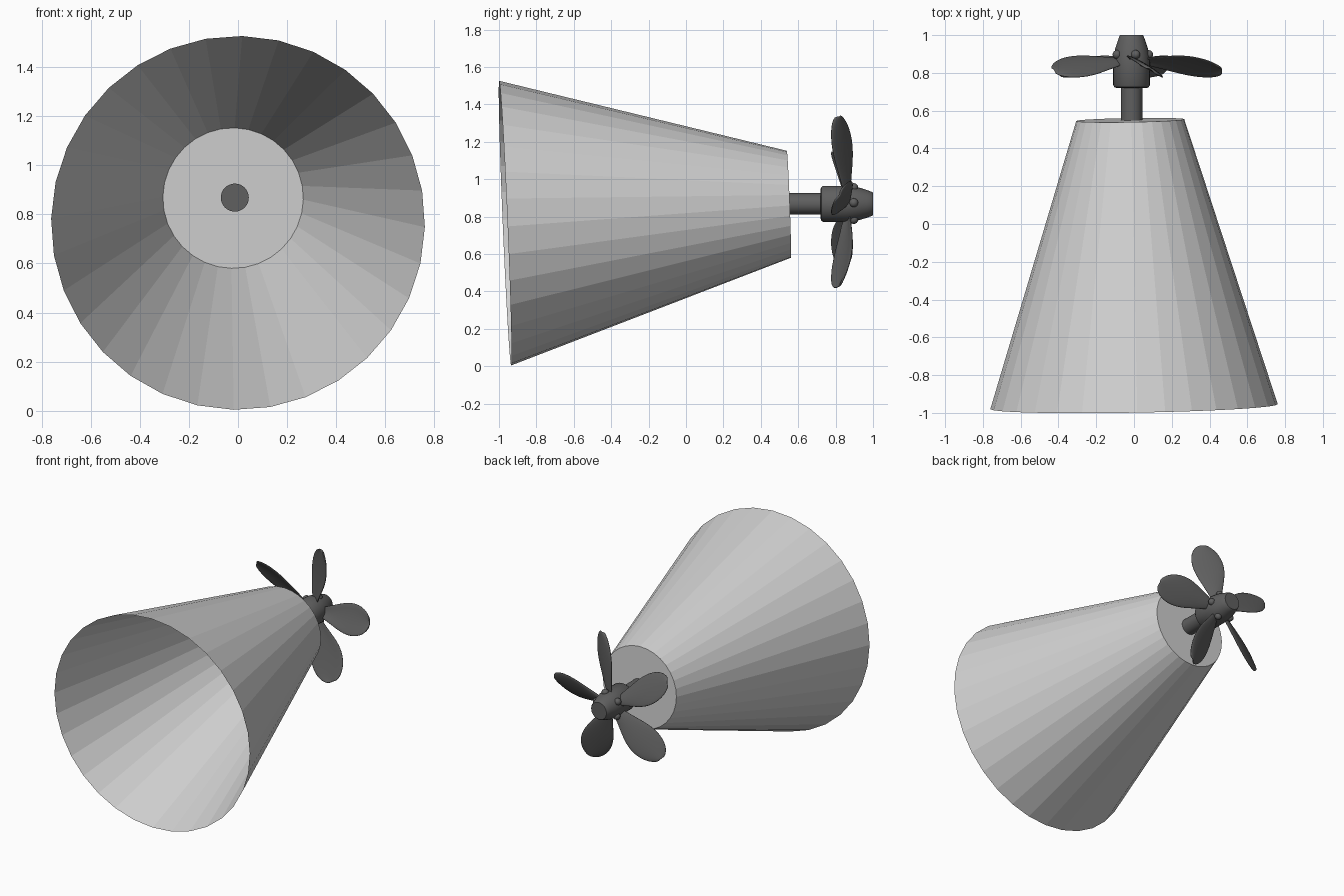
import bpy, bmesh, math
from mathutils import Vector, Matrix

if "Cube" in bpy.data.objects:
    bpy.data.objects.remove(bpy.data.objects["Cube"])


def material(name, value):
    mat = bpy.data.materials.new(name)
    mat.use_nodes = True
    color = (value, value, value, 1)
    mat.diffuse_color = color
    mat.node_tree.nodes["Principled BSDF"].inputs["Base Color"].default_value = color
    return mat


light_grey = material("light grey", 0.64)
dark_grey = material("dark grey", 0.115)


def make_object(name, bm, mat, smooth=True):
    bmesh.ops.recalc_face_normals(bm, faces=bm.faces)
    mesh = bpy.data.meshes.new(name)
    bm.to_mesh(mesh)
    bm.free()
    mesh.materials.append(mat)
    obj = bpy.data.objects.new(name, mesh)
    bpy.context.collection.objects.link(obj)
    if smooth:
        bpy.ops.object.select_all(action="DESELECT")
        obj.select_set(True)
        bpy.context.view_layer.objects.active = obj
        bpy.ops.object.shade_smooth_by_angle(angle=math.radians(35))
    return obj


AXIS_X, AXIS_Z = -0.013, 0.868


def bridge(bm, a, b):
    for i in range(len(a)):
        j = (i + 1) % len(a)
        bm.faces.new((a[i], a[j], b[j], b[i]))


# Open-fronted faceted cone with a flat back cap, slightly tilted
def tilted_ring(bm, center, radius, tilt_x, tilt_z, sides=32):
    ring = []
    for i in range(sides):
        a = math.tau * i / sides - math.radians(1.3)
        dx, dz = radius * math.cos(a), radius * math.sin(a)
        offset = Vector((dx, tilt_x * dx + tilt_z * dz, dz))
        ring.append(bm.verts.new(Vector(center) + offset))
    return ring


bm = bmesh.new()
front = tilted_ring(bm, (0, -0.967, 0.765), 0.761, 0.017, -0.042)
back = tilted_ring(bm, (-0.02, 0.55, 0.866), 0.286, 0.017, -0.038)
bridge(bm, front, back)
bm.faces.new(back)
make_object("cone_body", bm, light_grey, smooth=False)


# Turned parts along the propeller axis
def lathe(name, profile, sides=32):
    bm = bmesh.new()
    rings = []
    for y, r in profile:
        rings.append([bm.verts.new((AXIS_X + r * math.cos(math.tau * i / sides), y,
                                    AXIS_Z + r * math.sin(math.tau * i / sides)))
                      for i in range(sides)])
    for a, b in zip(rings, rings[1:]):
        bridge(bm, a, b)
    bm.faces.new(rings[0])
    bm.faces.new(rings[-1])
    return make_object(name, bm, dark_grey)


lathe("propeller_shaft", [(0.52, 0.057), (0.75, 0.057)])
lathe("propeller_hub", [(0.72, 0.08), (0.724, 0.09), (0.735, 0.097), (0.86, 0.097),
                        (0.89, 0.094), (0.93, 0.086), (0.97, 0.073), (0.995, 0.064),
                        (1.0, 0.06)])

# Five pitched blades and five hub bolts
PITCH = math.radians(30)
BLADE = [(0.07, 0.035), (0.15, 0.06), (0.25, 0.1), (0.34, 0.112),
         (0.42, 0.092), (0.465, 0.055), (0.48, 0.025)]


def spin(angle):
    return Matrix.Translation((AXIS_X, 0, AXIS_Z)) @ Matrix.Rotation(-angle, 4, "Y")


for n in range(5):
    turn = math.tau * n / 5
    bm = bmesh.new()
    rows = []
    for r, half in BLADE:
        row = []
        for side in (-1, -0.5, 0, 0.5, 1):
            u = side * half - 0.05 * r
            camber = 0.012 * (1 - side * side)
            y = 0.86 + u * math.sin(PITCH) - 0.17 * r * r + camber
            row.append(bm.verts.new((r, y, u * math.cos(PITCH))))
        rows.append(row)
    for a, b in zip(rows, rows[1:]):
        for i in range(len(a) - 1):
            bm.faces.new((a[i], a[i + 1], b[i + 1], b[i]))
    bm.transform(spin(turn + math.radians(8)))
    blade = make_object(f"propeller_blade_{n + 1}", bm, dark_grey)
    solid = blade.modifiers.new("thickness", "SOLIDIFY")
    solid.thickness = 0.012
    solid.offset = 0
    rounding = blade.modifiers.new("rounding", "SUBSURF")
    rounding.levels = rounding.render_levels = 2

    bm = bmesh.new()
    bmesh.ops.create_uvsphere(bm, u_segments=16, v_segments=10, radius=0.024,
                              matrix=Matrix.Translation((0.09, 0.897, 0)))
    bm.transform(spin(turn + math.radians(4)))
    make_object(f"hub_bolt_{n + 1}", bm, dark_grey)
